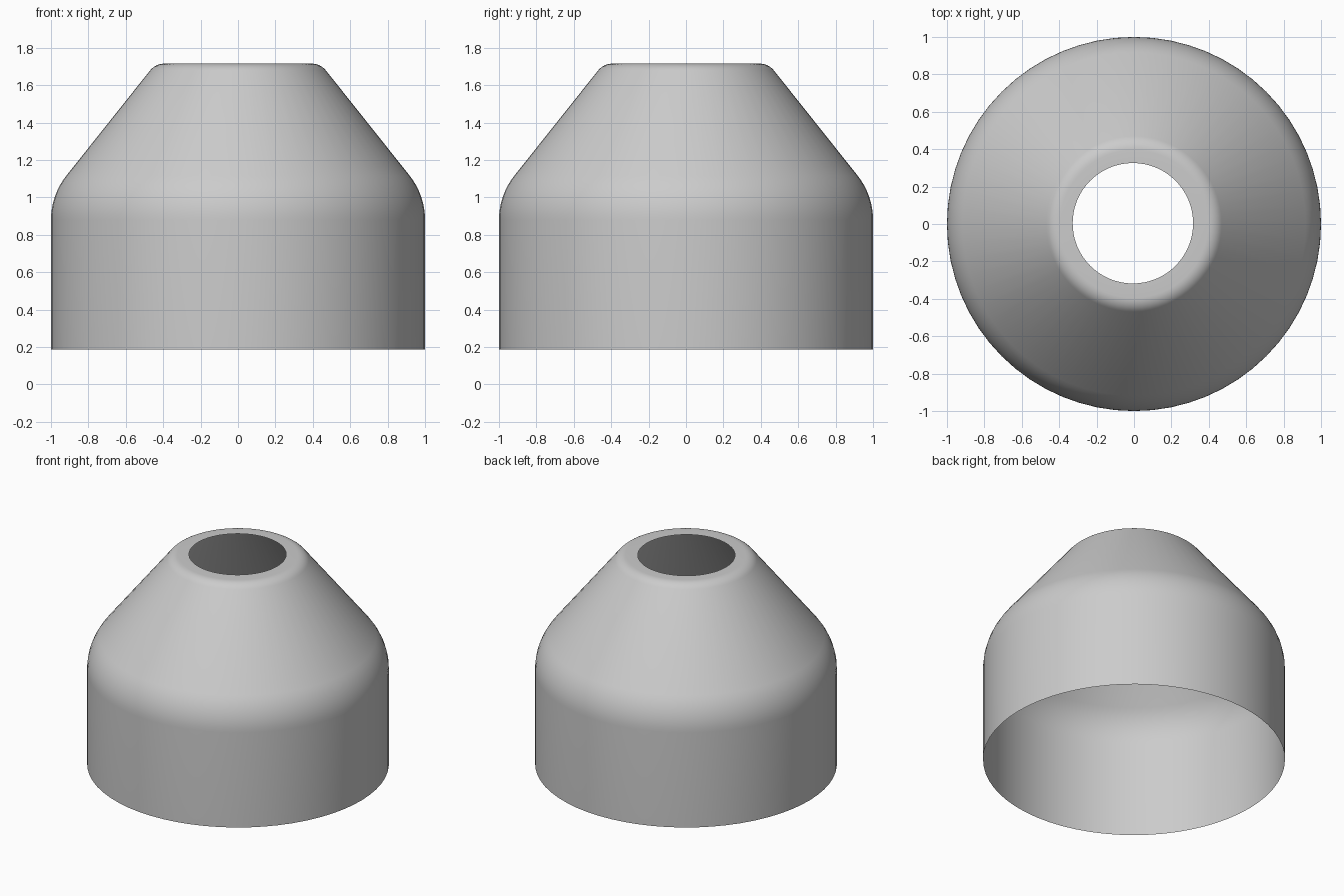
import bpy, bmesh, math
from mathutils import Vector

cube = bpy.data.objects.get("Cube")
if cube:
    bpy.data.objects.remove(cube, do_unlink=True)

SIDES = 64
SLOPE = math.radians(38.3)  # lean of the cone wall


def arc(cx, cz, radius, start, end, steps):
    """Points on a circular arc in the profile plane."""
    angles = [start + (end - start) * i / steps for i in range(steps + 1)]
    return [(cx + radius * math.cos(a), cz + radius * math.sin(a)) for a in angles]


# Profile: straight wall, shoulder curve, cone, rounded lip, hole edge
profile = [(1.0, 0.187)]
profile += arc(0.62, 0.88, 0.38, 0, SLOPE, 8)
profile += arc(0.395, 1.62, 0.095, SLOPE, math.pi / 2, 6)
profile.append((0.322, 1.715))

# Revolve the profile into an open shell
bm = bmesh.new()
rings = []
for r, z in profile:
    rings.append([bm.verts.new((r * math.cos(a), r * math.sin(a), z))
                  for a in (math.tau * i / SIDES for i in range(SIDES))])
for low, high in zip(rings, rings[1:]):
    for i in range(SIDES):
        j = (i + 1) % SIDES
        bm.faces.new((low[i], low[j], high[j], high[i]))
# The hole sits very slightly off centre
bmesh.ops.translate(bm, verts=rings[-1], vec=Vector((-0.006, 0.004, 0)))

mesh = bpy.data.meshes.new("shade_shell")
bm.to_mesh(mesh)
bm.free()
shell = bpy.data.objects.new("shade_shell", mesh)
bpy.context.collection.objects.link(shell)

# Plain grey
grey = bpy.data.materials.new("plain_grey")
grey.use_nodes = True
colour = (0.6, 0.6, 0.6, 1)
grey.diffuse_color = colour
grey.node_tree.nodes["Principled BSDF"].inputs["Base Color"].default_value = colour
mesh.materials.append(grey)

bpy.context.view_layer.objects.active = shell
shell.select_set(True)
bpy.ops.object.shade_smooth_by_angle(angle=math.radians(40))
